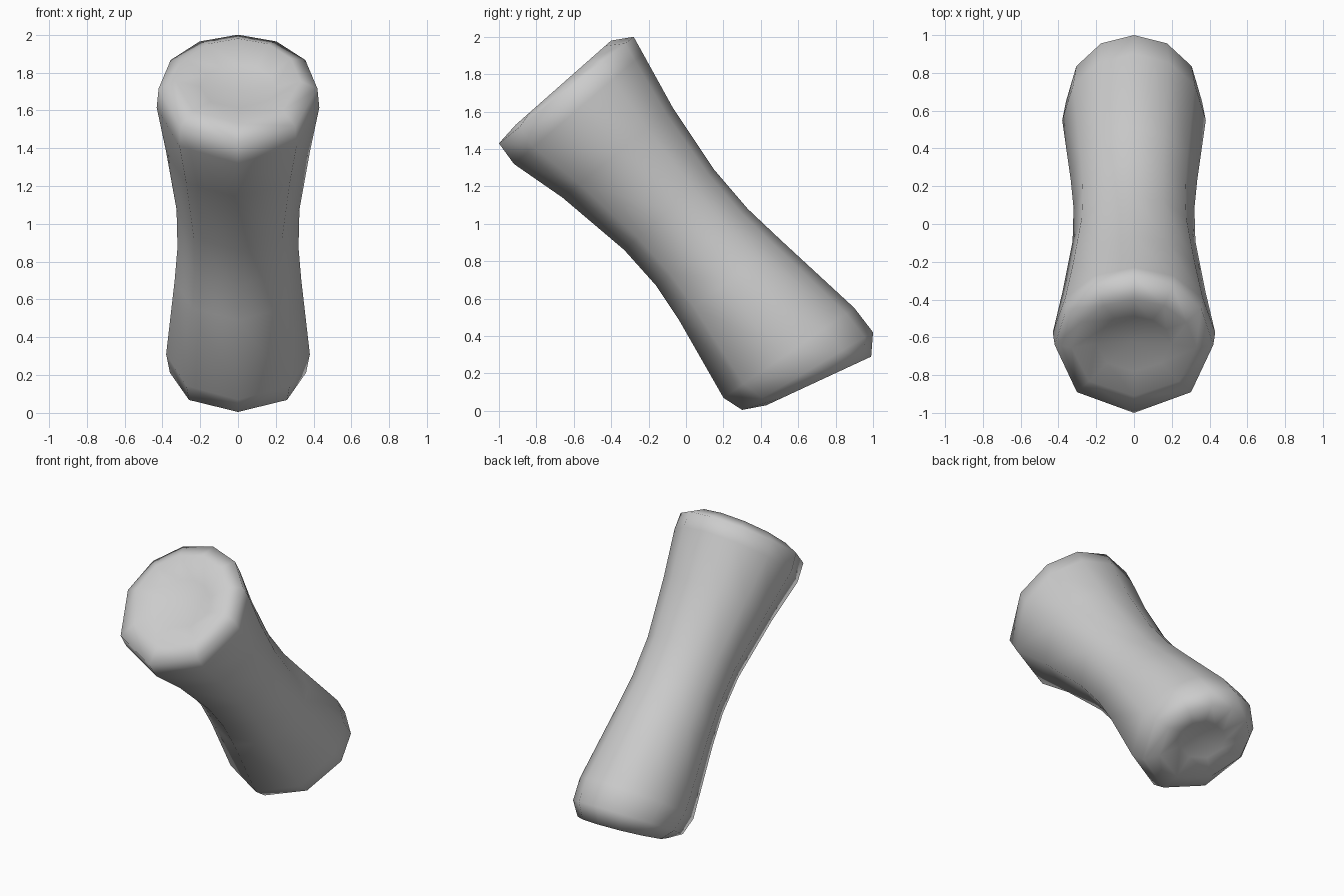
import bpy, bmesh, math
from mathutils import Vector

cube = bpy.data.objects.get("Cube")
if cube:
    bpy.data.objects.remove(cube)

grey = bpy.data.materials.new("plain grey")
grey.use_nodes = True
color = (0.6, 0.6, 0.6, 1)
grey.diffuse_color = color
grey.node_tree.nodes["Principled BSDF"].inputs["Base Color"].default_value = color

# Ring sections along the leaning axis: low (y, z), high (y, z), half width
rings = [
    ((-0.78, 1.61), (-0.49, 1.84), 0.20),
    ((-0.91, 1.53), (-0.40, 1.98), 0.33),
    ((-1.00, 1.43), (-0.28, 2.00), 0.42),
    ((-0.92, 1.32), (-0.23, 1.91), 0.43),
    ((-0.66, 1.14), (-0.07, 1.62), 0.38),
    ((-0.33, 0.86), (0.15, 1.29), 0.325),
    ((-0.16, 0.67), (0.33, 1.08), 0.32),
    ((-0.04, 0.49), (0.51, 0.91), 0.335),
    ((0.20, 0.07), (0.90, 0.55), 0.38),
    ((0.30, 0.005), (1.00, 0.42), 0.36),
    ((0.43, 0.03), (0.99, 0.29), 0.30),
    ((0.56, 0.12), (0.82, 0.24), 0.16),
]
# Ten sides, wider spaced on the underside
half = [0, 46, 90, 122, 151, 180]
angles = [math.radians(a) for a in half + [360 - a for a in half[-2:0:-1]]]

bm = bmesh.new()
loops = []
for low, high, width in rings:
    low, high = Vector((0, *low)), Vector((0, *high))
    mid, radius = (low + high) / 2, (low - high) / 2
    loops.append([bm.verts.new(mid + radius * math.cos(a)
                               + Vector((width * math.sin(a), 0, 0))) for a in angles])

# Side wall between neighbouring rings
count = len(angles)
for a, b in zip(loops, loops[1:]):
    for i in range(count):
        j = (i + 1) % count
        bm.faces.new((a[i], a[j], b[j], b[i]))

# Dished ends
for loop, centre in ((loops[0], (0, -0.62, 1.71)), (loops[-1], (0, 0.68, 0.20))):
    hub = bm.verts.new(centre)
    for i in range(count):
        bm.faces.new((loop[i], loop[(i + 1) % count], hub))

bmesh.ops.recalc_face_normals(bm, faces=bm.faces)
for face in bm.faces:
    face.smooth = True
mesh = bpy.data.meshes.new("waisted_column")
bm.to_mesh(mesh)
bm.free()
mesh.materials.append(grey)
column = bpy.data.objects.new("waisted_column", mesh)
bpy.context.collection.objects.link(column)
